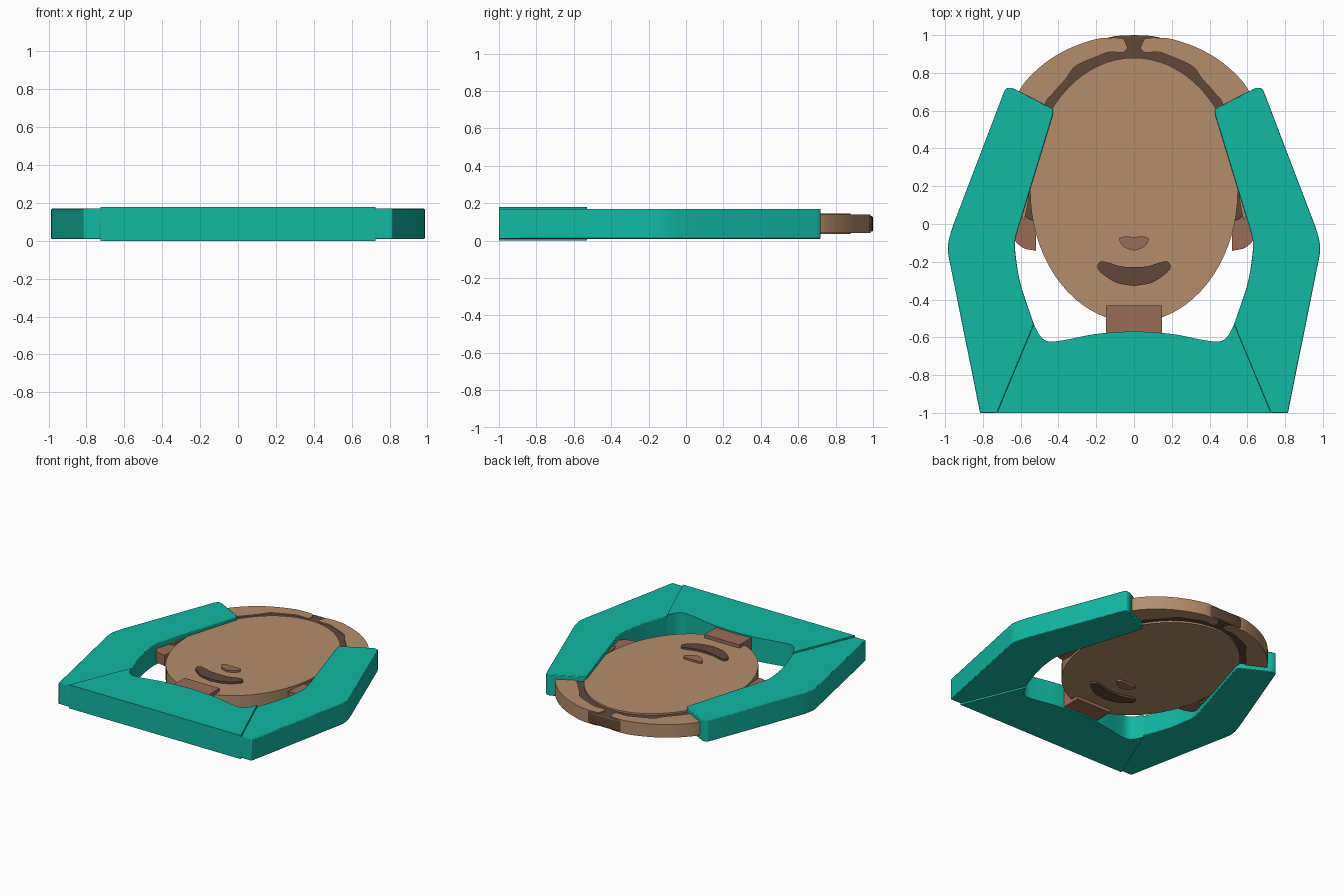
import bpy, bmesh, math
from mathutils import Vector

cube = bpy.data.objects.get("Cube")
if cube:
    bpy.data.objects.remove(cube, do_unlink=True)

MID = 0.09  # every part is centred on this height


def material(name, srgb):
    lin = [((c / 255 + 0.055) / 1.055) ** 2.4 for c in srgb] + [1.0]
    m = bpy.data.materials.new(name)
    m.use_nodes = True
    m.diffuse_color = lin
    m.node_tree.nodes["Principled BSDF"].inputs["Base Color"].default_value = lin
    return m


teal = material("teal", (18, 184, 162))
skin = material("skin_brown", (179, 141, 108))
dark = material("dark_brown", (96, 73, 57))
rose = material("rose_brown", (154, 108, 88))


def smooth_path(pts, steps=5):
    """Catmull-Rom curve through an open list of points."""
    p = [Vector(q) for q in pts]
    p = [2 * p[0] - p[1]] + p + [2 * p[-1] - p[-2]]
    out = []
    for i in range(1, len(p) - 2):
        a, b, c, d = p[i - 1:i + 3]
        for s in range(steps):
            t = s / steps
            out.append(0.5 * (2 * b + (c - a) * t + (2 * a - 5 * b + 4 * c - d) * t * t
                              + (3 * b - a - 3 * c + d) * t ** 3))
    return out + [p[-2]]


def flip(pts):
    return [Vector((-q[0], q[1])) for q in reversed(pts)]


def slab(name, outline, half, mat, bevel=0):
    """Extrude an outline to a plate reaching half above and below MID."""
    bm = bmesh.new()
    face = bm.faces.new([bm.verts.new((q[0], q[1], MID - half)) for q in outline])
    top = bmesh.ops.extrude_face_region(bm, geom=[face])["geom"]
    bmesh.ops.translate(bm, vec=(0, 0, 2 * half),
                        verts=[v for v in top if isinstance(v, bmesh.types.BMVert)])
    bmesh.ops.recalc_face_normals(bm, faces=bm.faces)
    me = bpy.data.meshes.new(name)
    bm.to_mesh(me)
    bm.free()
    me.materials.append(mat)
    ob = bpy.data.objects.new(name, me)
    bpy.context.collection.objects.link(ob)
    if bevel:
        mod = ob.modifiers.new("soft_edge", "BEVEL")
        mod.width, mod.segments, mod.angle_limit = bevel, 2, math.radians(60)
    bpy.ops.object.select_all(action="DESELECT")
    bpy.context.view_layer.objects.active = ob
    ob.select_set(True)
    bpy.ops.object.shade_smooth_by_angle(angle=math.radians(30))
    return ob


def pair(name, outline, half, mat, bevel=0):
    slab("left_" + name, outline, half, mat, bevel)
    slab("right_" + name, flip(outline), half, mat, bevel)


def symmetric(half_path):
    """Full outline from a half running from the centre line to the centre line."""
    return list(half_path) + flip(half_path)[1:-1]


# Torso with a curved shoulder line
shoulder = smooth_path([(0, -0.567), (0.2, -0.582), (0.36, -0.613), (0.45, -0.622),
                        (0.495, -0.595), (0.53, -0.53)])
slab("torso", symmetric(shoulder + [Vector((0.725, -1)), Vector((0, -1))]), 0.09, teal)

# Raised arms with rounded elbows and hand ends
elbow = smooth_path([(0.98, -0.18), (0.986, -0.13), (0.977, -0.07), (0.955, 0)])
hand = smooth_path([(0.69, 0.695), (0.675, 0.718), (0.645, 0.719), (0.62, 0.708)], 3)
inner = smooth_path([(0.44, 0.615), (0.428, 0.6), (0.432, 0.57)], 3)
armpit = smooth_path([(0.615, -0.03), (0.629, -0.09), (0.626, -0.17), (0.6, -0.32), (0.53, -0.53)])
arm = [Vector((0.725, -1)), Vector((0.815, -1))] + elbow + hand + inner + armpit
pair("arm", arm, 0.08, teal, 0.005)

# Head
head = [(0.55 * math.cos(2 * math.pi * i / 72), 0.18 + 0.7 * math.sin(2 * math.pi * i / 72))
        for i in range(72)]
slab("head", head, 0.055, skin)

# Dark under-layer of the hair
under = smooth_path([(0, 1), (0.1, 0.994), (0.2, 0.965), (0.33, 0.9), (0.45, 0.82), (0.55, 0.72),
                     (0.61, 0.55), (0.63, 0.3), (0.59, 0.06), (0.5, 0)])
slab("hair_underlayer", symmetric(under + [Vector((0, 0))]), 0.042, dark, 0.008)

# Two outer hair locks with a parting between them
lock_out = smooth_path([(0.045, 0.96), (0.06, 0.982), (0.12, 0.986), (0.2, 0.979), (0.33, 0.935),
                        (0.45, 0.868), (0.55, 0.782), (0.61, 0.7), (0.65, 0.58), (0.67, 0.35),
                        (0.64, 0.12), (0.58, 0.02)])
lock_in = smooth_path([(0.56, 0.12), (0.53, 0.35), (0.475, 0.62), (0.43, 0.69), (0.36, 0.77),
                       (0.31, 0.835), (0.2, 0.885), (0.13, 0.91), (0.06, 0.908), (0.032, 0.93)])
pair("hair_lock", lock_out + lock_in, 0.05, skin)

# Ears
ear = smooth_path([(0.52, 0.1), (0.61, 0.1), (0.65, 0.02), (0.64, -0.07), (0.59, -0.125), (0.52, -0.142)])
pair("ear", ear, 0.04, rose)

# Nose and mouth pass through the head and stand proud on both sides
nose = smooth_path([(0, -0.068), (0.06, -0.068), (0.078, -0.085), (0.05, -0.123), (0, -0.142)])
slab("nose", symmetric(nose), 0.07, rose)
mouth = smooth_path([(0, -0.228), (0.07, -0.224), (0.14, -0.203), (0.18, -0.2), (0.194, -0.23),
                     (0.16, -0.27), (0.09, -0.312), (0, -0.328)])
slab("mouth", symmetric(mouth), 0.07, dark)

# Neck
slab("neck", [(-0.148, -0.62), (0.148, -0.62), (0.148, -0.432), (-0.148, -0.432)], 0.08, rose)
